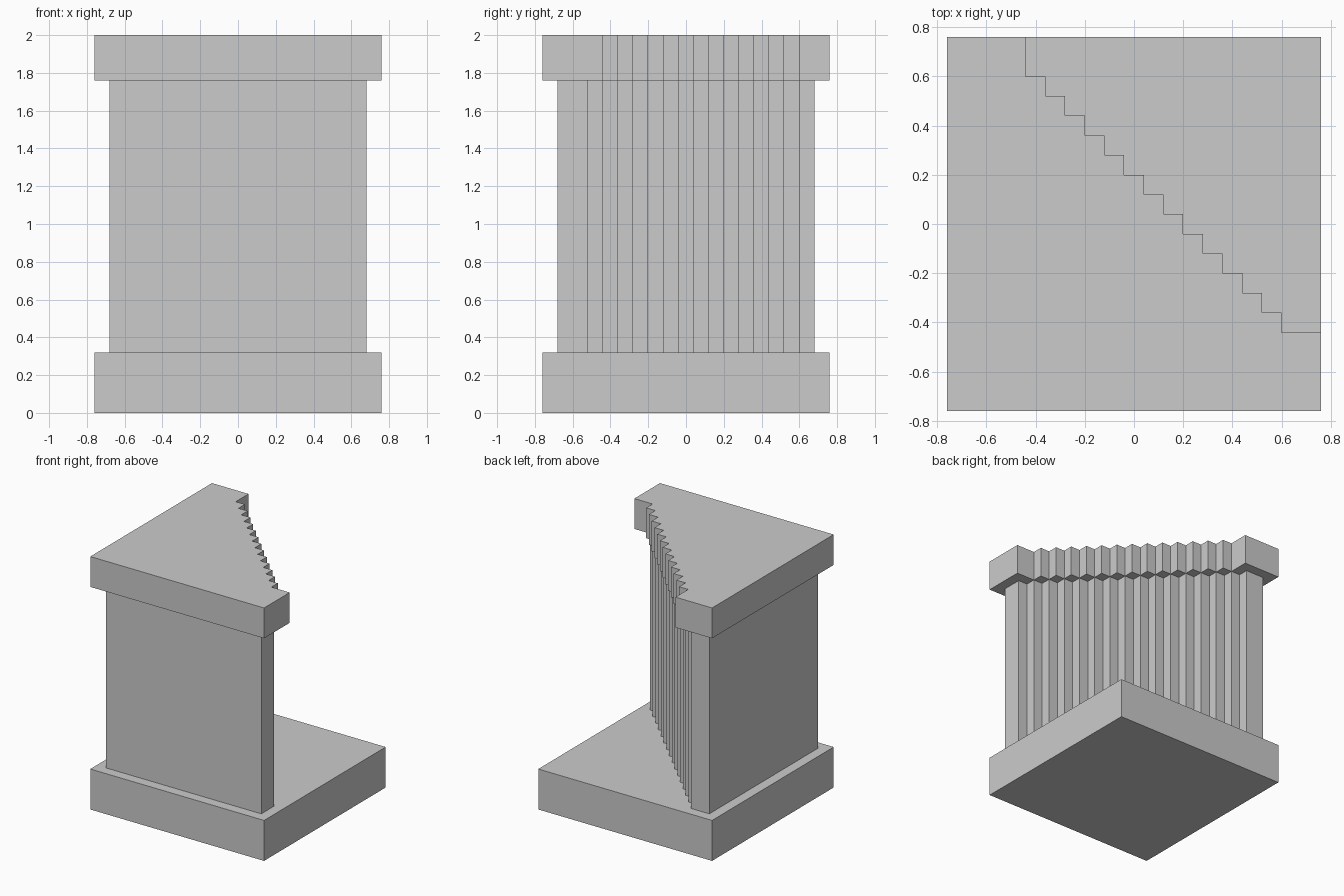
import bpy, bmesh

if "Cube" in bpy.data.objects:
    bpy.data.objects.remove(bpy.data.objects["Cube"])


def prism(name, outline, z0, z1):
    """Closed prism from a counter-clockwise outline."""
    bm = bmesh.new()
    face = bm.faces.new([bm.verts.new((x, y, z0)) for x, y in outline])
    top = bmesh.ops.extrude_face_region(bm, geom=[face], use_keep_orig=True)
    verts = [v for v in top["geom"] if isinstance(v, bmesh.types.BMVert)]
    bmesh.ops.translate(bm, vec=(0, 0, z1 - z0), verts=verts)
    bmesh.ops.recalc_face_normals(bm, faces=bm.faces)
    mesh = bpy.data.meshes.new(name)
    bm.to_mesh(mesh)
    bm.free()
    obj = bpy.data.objects.new(name, mesh)
    bpy.context.collection.objects.link(obj)


def stepped(half, x0, y0, steps, step=0.08):
    """Square outline with its back right corner cut away in a staircase."""
    pts = [(-half, half), (-half, -half), (half, -half)]
    stairs = [(x0, half)]
    for k in range(steps):
        x, y = x0 + step * k, y0 - step * k
        stairs.append((x, y))
        stairs.append((x + step, y) if k < steps - 1 else (half, y))
    return pts + stairs[::-1]


# square base slab
h = 0.76
prism("base", [(-h, -h), (h, -h), (h, h), (-h, h)], 0, 0.32)
# shaft with stepped diagonal back
prism("shaft", stepped(0.68, -0.52, 0.60, 15), 0.32, 1.76)
# overhanging cap with matching steps
prism("cap", stepped(0.76, -0.44, 0.60, 14), 1.76, 2.0)
